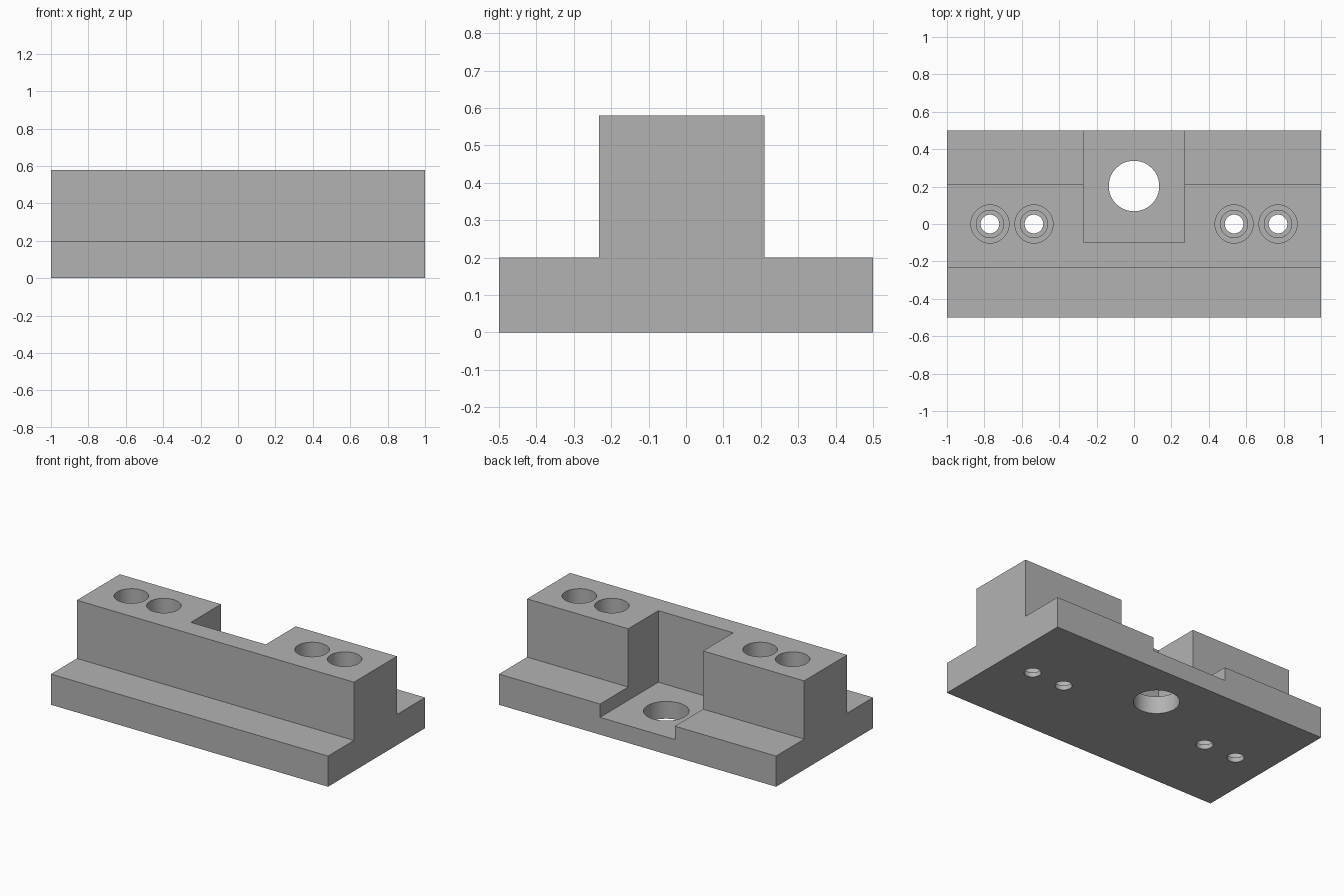
import bpy
import bmesh
import math

cube = bpy.data.objects.get("Cube")
if cube:
    bpy.data.objects.remove(cube, do_unlink=True)

# Material
grey = bpy.data.materials.new("plain grey")
grey.use_nodes = True
colour = (0.45, 0.45, 0.45, 1)
grey.diffuse_color = colour
grey.node_tree.nodes["Principled BSDF"].inputs["Base Color"].default_value = colour

BASE_TOP, RAIL_TOP = 0.2, 0.58
POCKET_FLOOR = 0.113


def add_object(name, bm):
    bmesh.ops.recalc_face_normals(bm, faces=bm.faces)
    mesh = bpy.data.meshes.new(name)
    bm.to_mesh(mesh)
    bm.free()
    mesh.materials.append(grey)
    obj = bpy.data.objects.new(name, mesh)
    bpy.context.collection.objects.link(obj)
    return obj


def extrude_profile(name, profile, x0, x1):
    """Extrude a (y, z) outline along x."""
    bm = bmesh.new()
    face = bm.faces.new([bm.verts.new((x0, y, z)) for y, z in profile])
    result = bmesh.ops.extrude_face_region(bm, geom=[face])
    verts = [v for v in result["geom"] if isinstance(v, bmesh.types.BMVert)]
    bmesh.ops.translate(bm, verts=verts, vec=(x1 - x0, 0, 0))
    return add_object(name, bm)


def drill(name, x, y, steps):
    """Stepped round cutter: steps are (radius, z) from bottom to top."""
    bm = bmesh.new()
    outline = [(0, steps[0][1])] + steps + [(0, steps[-1][1])]
    verts = [bm.verts.new((x + r, y, z)) for r, z in outline]
    edges = [bm.edges.new(pair) for pair in zip(verts, verts[1:])]
    bmesh.ops.spin(bm, geom=verts + edges, cent=(x, y, 0), axis=(0, 0, 1),
                   angle=math.tau, steps=48)
    bmesh.ops.remove_doubles(bm, verts=bm.verts, dist=0.0001)
    return add_object(name, bm)


# Base plate and raised rail share one cross-section
front, back = -0.233, 0.21
body = extrude_profile("mounting_block", [
    (-0.5, 0), (0.5, 0), (0.5, BASE_TOP), (back, BASE_TOP),
    (back, RAIL_TOP), (front, RAIL_TOP), (front, BASE_TOP), (-0.5, BASE_TOP)], -1, 1)

# Rear pocket and its through hole
cutters = [
    extrude_profile("pocket_cutter", [
        (-0.1, POCKET_FLOOR), (0.6, POCKET_FLOOR), (0.6, 0.7), (-0.1, 0.7)], -0.27, 0.27),
    drill("centre_hole_cutter", 0, 0.203, [(0.135, -0.1), (0.135, 0.3)]),
]

# Stepped screw holes, mirrored left and right
for side, label in ((1, "left"), (-1, "right")):
    for x, place in ((0.535, "inner"), (0.77, "outer")):
        cutters.append(drill(f"{label}_{place}_screw_cutter", side * x, 0, [
            (0.05, -0.1), (0.05, 0.03), (0.073, 0.03),
            (0.073, BASE_TOP), (0.102, BASE_TOP), (0.102, 0.7)]))

# Cut everything, then bake the result
for cutter in cutters:
    mod = body.modifiers.new(cutter.name, 'BOOLEAN')
    mod.operation = 'DIFFERENCE'
    mod.solver = 'EXACT'
    mod.object = cutter
depsgraph = bpy.context.evaluated_depsgraph_get()
body_mesh = bpy.data.meshes.new_from_object(body.evaluated_get(depsgraph))
body.modifiers.clear()
body.data = body_mesh
for cutter in cutters:
    bpy.data.objects.remove(cutter, do_unlink=True)

# Smooth hole walls, crisp edges
bpy.ops.object.select_all(action='DESELECT')
body.select_set(True)
bpy.context.view_layer.objects.active = body
bpy.ops.object.shade_smooth_by_angle(angle=math.radians(30))
